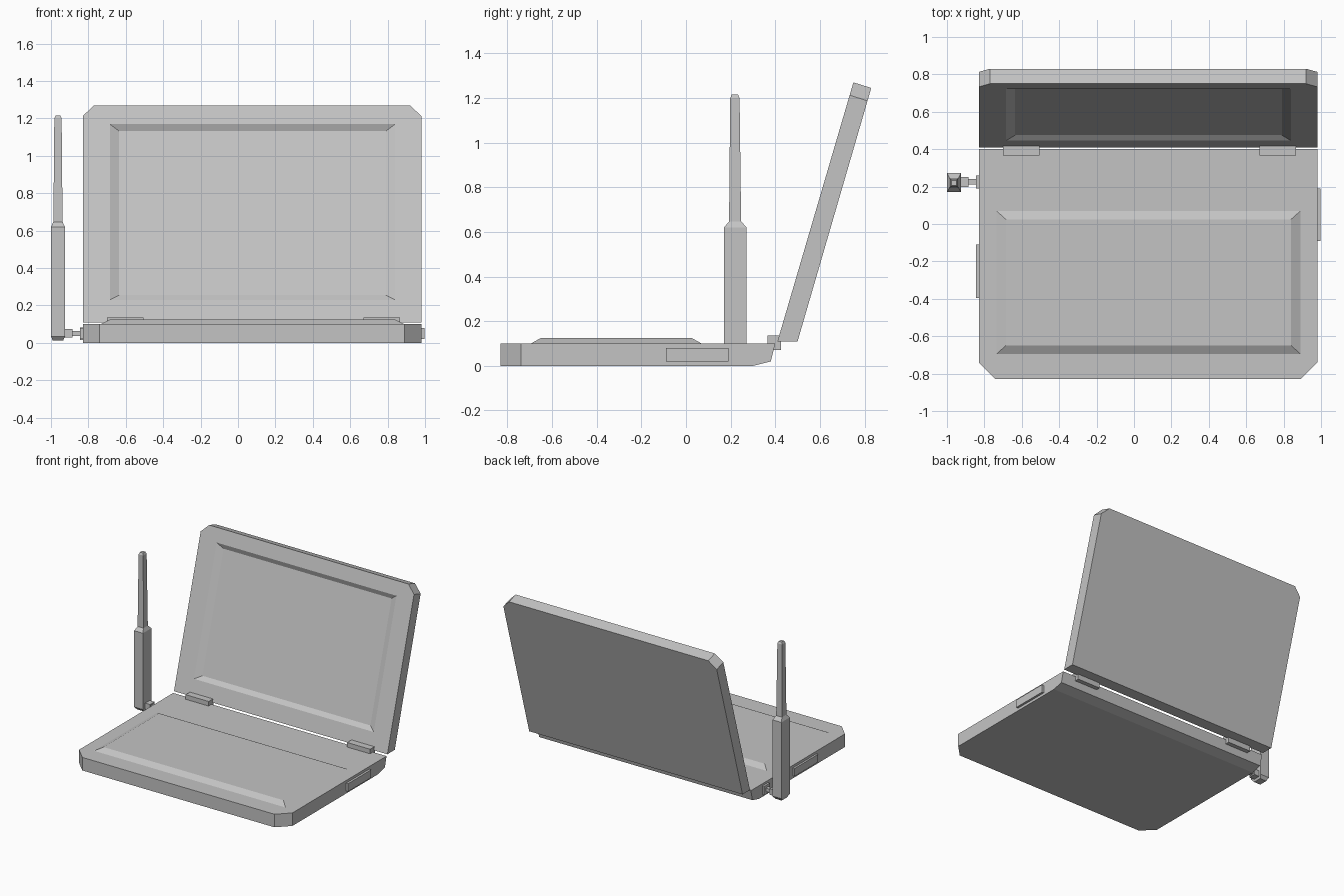
import bpy, bmesh
from math import atan2
from mathutils import Matrix, Vector

cube = bpy.data.objects.get("Cube")
if cube:
    bpy.data.objects.remove(cube, do_unlink=True)

grey = bpy.data.materials.new("plain grey")
grey.use_nodes = True
colour = (0.55, 0.55, 0.55, 1)
grey.diffuse_color = colour
grey.node_tree.nodes["Principled BSDF"].inputs["Base Color"].default_value = colour


def finish(bm, name):
    bmesh.ops.recalc_face_normals(bm, faces=bm.faces)
    mesh = bpy.data.meshes.new(name)
    bm.to_mesh(mesh)
    bm.free()
    mesh.materials.append(grey)
    obj = bpy.data.objects.new(name, mesh)
    bpy.context.collection.objects.link(obj)
    return obj


def loft(name, sections):
    """Join stacked rectangles given as (x0, x1, y0, y1, z)."""
    bm = bmesh.new()
    rings = [[bm.verts.new(p) for p in
              ((x0, y0, z), (x1, y0, z), (x1, y1, z), (x0, y1, z))]
             for x0, x1, y0, y1, z in sections]
    bm.faces.new(rings[0])
    bm.faces.new(rings[-1])
    for a, b in zip(rings, rings[1:]):
        for i in range(4):
            j = (i + 1) % 4
            bm.faces.new((a[i], a[j], b[j], b[i]))
    return finish(bm, name)


def box(name, x0, x1, y0, y1, z0, z1):
    return loft(name, [(x0, x1, y0, y1, z0), (x0, x1, y0, y1, z1)])


def slab(name, profile, corner, size):
    """Extrude a y-z profile across the width and cut the chosen corners."""
    bm = bmesh.new()
    face = bm.faces.new([bm.verts.new((LEFT, y, z)) for y, z in profile])
    ext = bmesh.ops.extrude_face_region(bm, geom=[face])
    moved = [v for v in ext["geom"] if isinstance(v, bmesh.types.BMVert)]
    bmesh.ops.translate(bm, verts=moved, vec=(RIGHT - LEFT, 0, 0))
    edges = [e for e in bm.edges
             if abs(e.verts[0].co.x - e.verts[1].co.x) < 1e-4
             and all(corner(v.co) for v in e.verts)]
    bmesh.ops.bevel(bm, geom=edges, offset=size, segments=1, affect='EDGES')
    return finish(bm, name)


LEFT, RIGHT = -0.83, 0.98

# Base with cut front corners and a raised keyboard deck
slab("base", [(-0.83, 0), (0.30, 0), (0.38, 0.02), (0.40, 0.10), (-0.83, 0.10)],
     lambda p: p.y < -0.8, 0.09)
loft("keyboard_deck", [(-0.735, 0.89, -0.695, 0.07, 0.09999),
                       (-0.685, 0.84, -0.65, 0.025, 0.125)])

# Leaning lid
lid = slab("lid", [(0.41, 0.11), (0.50, 0.11), (0.83, 1.245), (0.75, 1.27)],
           lambda p: p.z > 1, 0.06)

# Screen recess with sloping rim, cut in the plane of the lid
cutter = loft("screen_cutter", [(-0.635, 0.79, 0.158, 1.071, -0.022),
                                (-0.685, 0.84, 0.125, 1.104, 0),
                                (-0.735, 0.89, 0.092, 1.137, 0.022)])
tilt = atan2(1.16, 0.34)
cutter.data.transform(Matrix.Translation(Vector((0, 0.41, 0.11)))
                      @ Matrix.Rotation(tilt, 4, 'X'))
cut = lid.modifiers.new("screen_recess", 'BOOLEAN')
cut.operation = 'DIFFERENCE'
cut.solver = 'EXACT'
cut.object = cutter
bpy.context.view_layer.objects.active = lid
bpy.ops.object.modifier_apply(modifier=cut.name)
bpy.data.objects.remove(cutter, do_unlink=True)

# Hinges
for side, x in (("right", -0.70), ("left", 0.67)):
    box(side + "_hinge", x, x + 0.195, 0.365, 0.425, 0.07, 0.135)

# Port covers on the sides
box("left_port_cover", RIGHT - 0.01, 0.997, -0.09, 0.19, 0.02, 0.08)
box("right_port_cover", -0.845, LEFT + 0.01, -0.395, -0.11, 0.02, 0.08)

# Antenna connector, from the base outwards
box("antenna_mount", -0.845, LEFT + 0.01, 0.19, 0.26, 0.015, 0.083)
box("antenna_pin", -0.89, -0.84, 0.21, 0.24, 0.037, 0.063)
box("antenna_joint", -0.93, -0.885, 0.197, 0.252, 0.028, 0.074)

# Antenna with thick grip and thin tapered mast
loft("antenna", [(-0.99, -0.935, 0.19, 0.255, 0.012),
                 (-1.0, -0.925, 0.17, 0.272, 0.035),
                 (-1.0, -0.925, 0.17, 0.272, 0.62),
                 (-0.987, -0.938, 0.193, 0.247, 0.647),
                 (-0.982, -0.943, 0.198, 0.24, 1.2),
                 (-0.975, -0.95, 0.205, 0.233, 1.215)])
